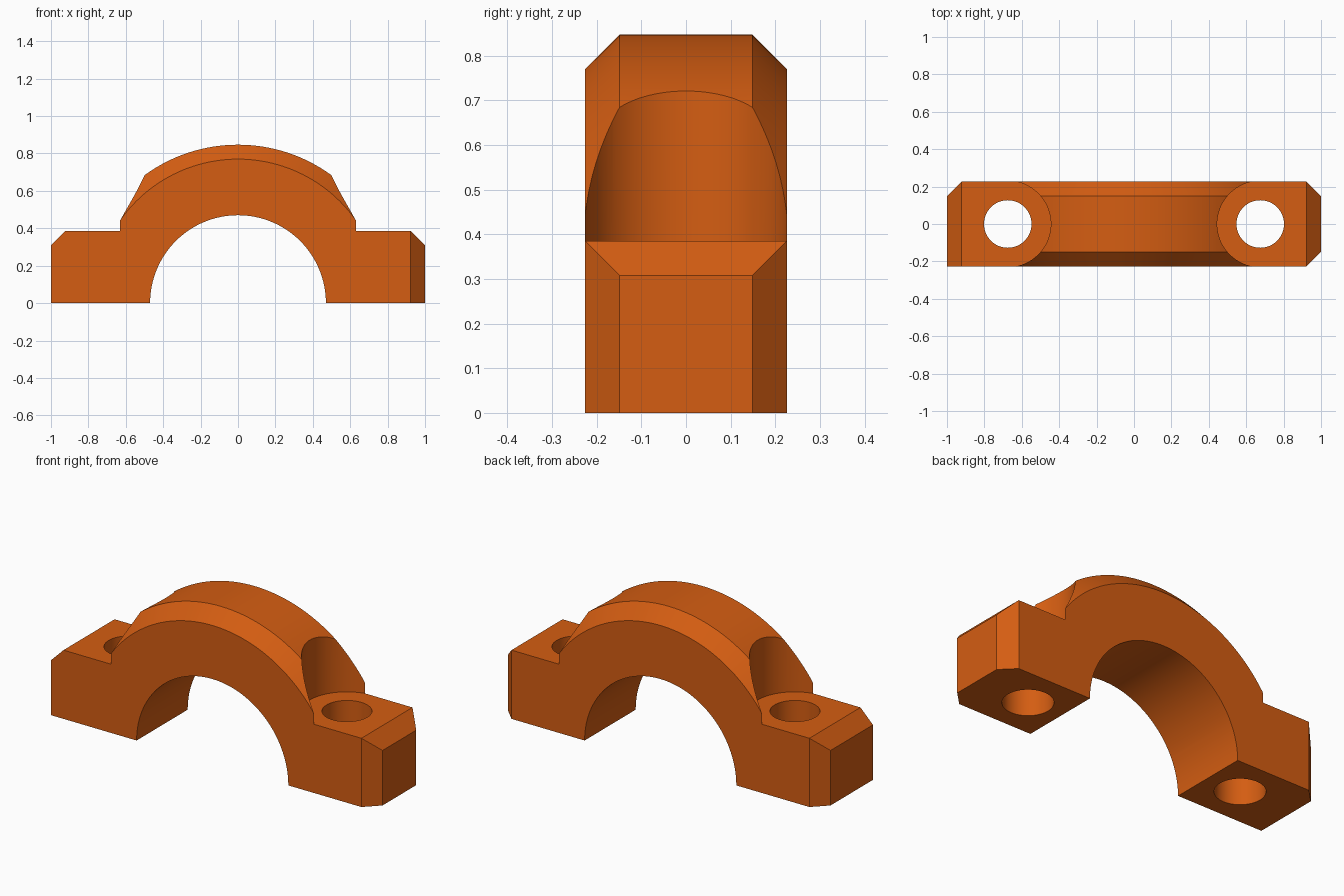
import bpy, bmesh, math
from mathutils import Vector, Matrix

if "Cube" in bpy.data.objects:
    bpy.data.objects.remove(bpy.data.objects["Cube"])

HALF_DEPTH = 0.226      # half thickness along y
CHAMFER = 0.077
OUTER_R, BORE_R = 0.847, 0.47
FOOT_TOP = 0.385
BOLT_X, BOLT_R, SPOT_R = 0.675, 0.127, 0.2304

orange = bpy.data.materials.new("burnt orange")
orange.diffuse_color = (0.66, 0.11, 0.006, 1)
orange.use_nodes = True
orange.node_tree.nodes["Principled BSDF"].inputs["Base Color"].default_value = orange.diffuse_color


def make_object(name, bm):
    bmesh.ops.recalc_face_normals(bm, faces=bm.faces)
    mesh = bpy.data.meshes.new(name)
    bm.to_mesh(mesh)
    bm.free()
    mesh.materials.append(orange)
    obj = bpy.data.objects.new(name, mesh)
    bpy.context.collection.objects.link(obj)
    return obj


def slice_off(bm, point, normal):
    """Remove everything on the normal side of a plane and cap the cut."""
    geom = bm.verts[:] + bm.edges[:] + bm.faces[:]
    cut = bmesh.ops.bisect_plane(bm, geom=geom, plane_co=point, plane_no=Vector(normal).normalized(),
                                 clear_outer=True)["geom_cut"]
    edges = [e for e in cut if isinstance(e, bmesh.types.BMEdge)]
    bmesh.ops.edgeloop_fill(bm, edges=edges)


def cylinder(name, radius, z0, z1, x=0, along_y=False, sides=96):
    bm = bmesh.new()
    m = Matrix.Translation((x, 0, (z0 + z1) / 2))
    if along_y:
        m = m @ Matrix.Rotation(math.pi / 2, 4, 'X')
    bmesh.ops.create_cone(bm, cap_ends=True, segments=sides, radius1=radius, radius2=radius,
                          depth=z1 - z0, matrix=m)
    return make_object(name, bm)


def combine(target, tool, operation):
    mod = target.modifiers.new("join", 'BOOLEAN')
    mod.operation, mod.solver, mod.object = operation, 'EXACT', tool
    bpy.context.view_layer.objects.active = target
    bpy.ops.object.modifier_apply(modifier=mod.name)
    bpy.data.objects.remove(tool)


# Arch: disc with chamfered rims, trimmed so its base is buried in the feet
bm = bmesh.new()
N = 160
rings = []
for r, y in ((OUTER_R - CHAMFER, -HALF_DEPTH), (OUTER_R, CHAMFER - HALF_DEPTH),
             (OUTER_R, HALF_DEPTH - CHAMFER), (OUTER_R - CHAMFER, HALF_DEPTH)):
    rings.append([bm.verts.new((r * math.cos(math.tau * i / N), y, r * math.sin(math.tau * i / N)))
                  for i in range(N)])
for a, b in zip(rings, rings[1:]):
    for i in range(N):
        j = (i + 1) % N
        bm.faces.new((a[i], a[j], b[j], b[i]))
bm.faces.new(rings[0])
bm.faces.new(rings[-1])
slice_off(bm, (0, 0, 0.2), (0, 0, -1))
cap = make_object("bearing_cap", bm)

# Round clearance pockets for the bolt heads
for side in (-1, 1):
    combine(cap, cylinder("head_pocket", SPOT_R, 0.3, 1.2, side * BOLT_X), 'DIFFERENCE')

# Feet: one bar with chamfered ends; the front left corner stays square
bm = bmesh.new()
bmesh.ops.create_cube(bm, size=1, matrix=Matrix.Translation((0, 0, FOOT_TOP / 2))
                      @ Matrix.Diagonal((2, 2 * HALF_DEPTH, FOOT_TOP, 1)))
for sx, sy in ((1, 1), (1, -1), (-1, 1)):
    slice_off(bm, (sx, sy * (HALF_DEPTH - CHAMFER), 0), (sx, sy, 0))
for sx in (-1, 1):
    slice_off(bm, (sx, 0, FOOT_TOP - CHAMFER), (sx, 0, 1))
combine(cap, make_object("feet", bm), 'UNION')

# Shaft bore and bolt holes
combine(cap, cylinder("shaft_bore", BORE_R, -0.5, 0.5, along_y=True, sides=128), 'DIFFERENCE')
for side in (-1, 1):
    combine(cap, cylinder("bolt_hole", BOLT_R, -0.2, 0.6, side * BOLT_X), 'DIFFERENCE')

# Smooth curved walls, crisp machined edges
bpy.ops.object.select_all(action='DESELECT')
cap.select_set(True)
bpy.context.view_layer.objects.active = cap
bpy.ops.object.shade_smooth_by_angle(angle=math.radians(25))
